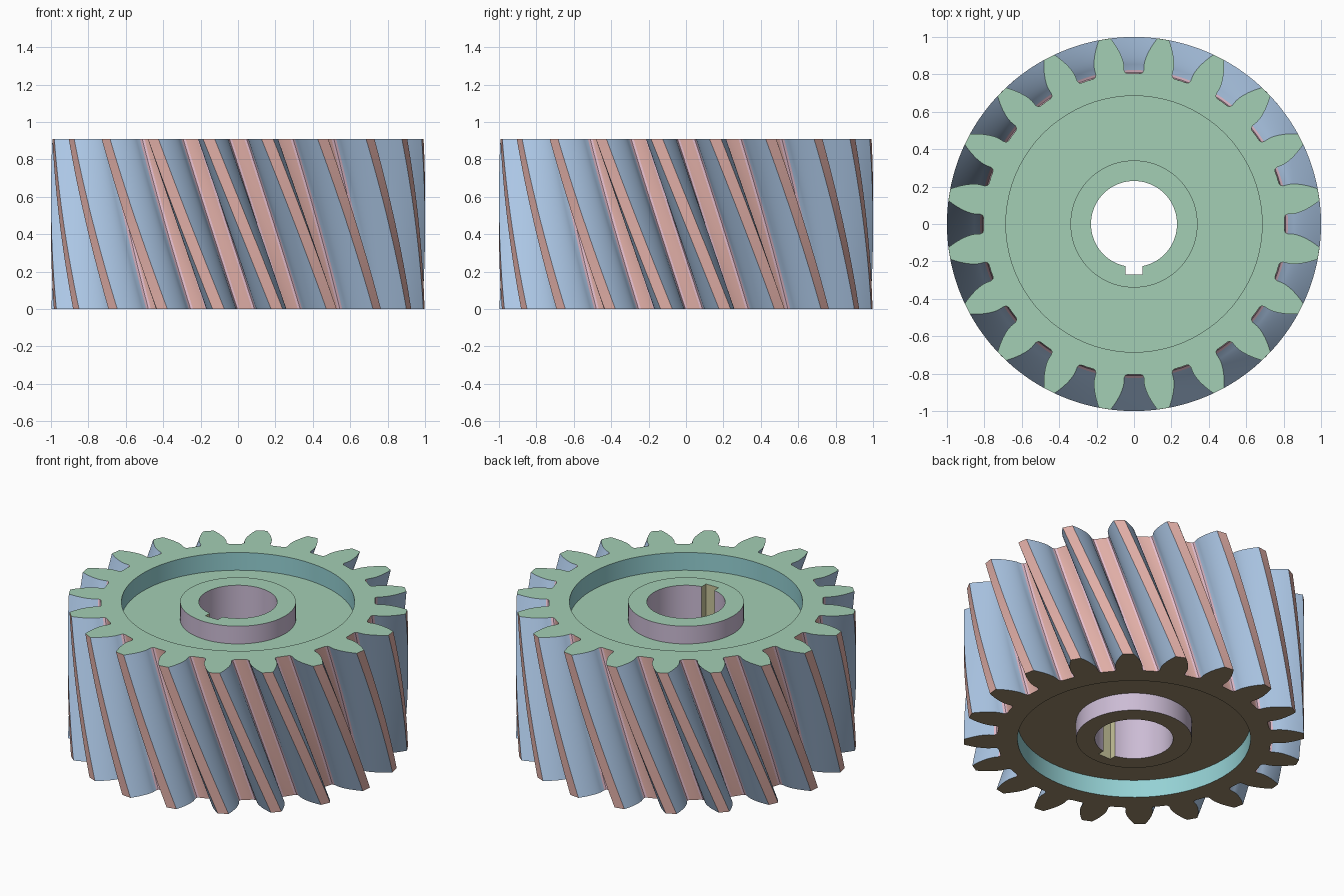
import bpy, bmesh
from math import sin, cos, tan, acos, pi, radians

if "Cube" in bpy.data.objects:
    bpy.data.objects.remove(bpy.data.objects["Cube"])

TEETH, HEIGHT, TWIST = 20, 0.91, radians(21)
R_TIP, R_PITCH, R_ROOT = 1.0, 0.909, 0.805
R_BASE = R_PITCH * cos(radians(20))
R_RIM, R_HUB, R_BORE, RECESS = 0.685, 0.34, 0.23, 0.115
KEY_W, KEY_Y = 0.045, -0.27          # keyway half width and floor
Z_STEPS, N = 20, 80                  # N = sides of the round parts
STEP = 2 * pi / N
PER = N // TEETH

COLORS = {
    "top": (0.37, 0.62, 0.46), "bottom": (0.33, 0.25, 0.15),
    "flank": (0.42, 0.58, 0.80), "land": (0.74, 0.42, 0.38),
    "fillet": (0.80, 0.52, 0.62), "recess": (0.30, 0.64, 0.66),
    "bore": (0.60, 0.50, 0.66), "keyway": (0.58, 0.56, 0.33),
}
mesh = bpy.data.meshes.new("helical_gear")
slot = {}
for i, (name, c) in enumerate(COLORS.items()):
    m = bpy.data.materials.new(name + "_color")
    m.diffuse_color = (*c, 1)
    m.use_nodes = True
    m.node_tree.nodes["Principled BSDF"].inputs["Base Color"].default_value = m.diffuse_color
    mesh.materials.append(m)
    slot[name] = i

bm = bmesh.new()


def face(verts, mat):
    bm.faces.new(verts).material_index = slot[mat]


def ring(points, z):
    return [bm.verts.new((x, y, z)) for x, y in points]


def bridge(a, b, mat):
    n = len(a)
    for i in range(n):
        j = (i + 1) % n
        face((a[i], a[j], b[j], b[i]), mat(i) if callable(mat) else mat)


def circle(r):
    return [(r * cos(i * STEP - pi / 2), r * sin(i * STEP - pi / 2)) for i in range(N)]


# Involute tooth: (angle from tooth centre, radius), gap middle to gap middle
def half_angle(r):
    inv = lambda a: tan(a) - a
    return pi / (2 * TEETH) + inv(radians(20)) - inv(acos(min(1, R_BASE / r)))


h0 = half_angle(R_BASE)
left = [(-h0 - 0.022, R_ROOT), (-h0 - 0.007, R_ROOT + 0.005), (-h0, R_ROOT + 0.018)]
for k in range(9):
    r = R_BASE + (R_TIP - R_BASE) * k / 8
    left.append((-half_angle(r), r))
tooth = [(-pi / TEETH, R_ROOT)] + left + [(-a, r) for a, r in reversed(left)]
K, L = len(tooth), len(left)


def outline(turn):
    pts = []
    for t in range(TEETH):
        mid = turn - pi / 2 + (t + 0.5) * 2 * pi / TEETH
        pts += [(r * cos(mid + a), r * sin(mid + a)) for a, r in tooth]
    return pts


def tooth_mat(i):
    i %= K
    if i in (0, L, K - 1):
        return "land"
    return "fillet" if i in (1, 2, K - 2, K - 3) else "flank"


# Twisted toothed surface
layers = [ring(outline(TWIST * (1 - s / Z_STEPS)), HEIGHT * s / Z_STEPS)
          for s in range(Z_STEPS + 1)]
for a, b in zip(layers, layers[1:]):
    bridge(a, b, tooth_mat)

# Bore outline with the keyway on the front side
bore = circle(R_BORE)
for i, x, y in ((0, 0, KEY_Y), (1, KEY_W / 2, KEY_Y), (2, KEY_W, KEY_Y),
                (3, KEY_W, -(R_BORE ** 2 - KEY_W ** 2) ** 0.5)):
    bore[i] = (x, y)
    bore[-i % N] = (-x, y)

# End faces: toothed rim, recessed web, raised hub
bores = []
for z, inward, lay, shift, mat in ((0, 1, layers[0], PER, "bottom"),
                                   (HEIGHT, -1, layers[-1], 0, "top")):
    zw = z + inward * RECESS
    rim, rim_low = ring(circle(R_RIM), z), ring(circle(R_RIM), zw)
    hub_low, hub = ring(circle(R_HUB), zw), ring(circle(R_HUB), z)
    hole = ring(bore, z)
    for t in range(TEETH):
        sector = [lay[(t * K + i) % len(lay)] for i in range(K + 1)]
        inner = [rim[(t * PER + shift + i) % N] for i in range(PER + 1)]
        face(sector + inner[::-1], mat)
    bridge(rim, rim_low, "recess")
    bridge(rim_low, hub_low, mat)
    bridge(hub_low, hub, "bore")
    bridge(hub, hole, mat)
    bores.append(hole)

# Through bore with keyway
bridge(bores[0], bores[1], lambda i: "keyway" if i < 3 or i >= N - 3 else "bore")

bmesh.ops.recalc_face_normals(bm, faces=bm.faces)
bm.to_mesh(mesh)
bm.free()

gear = bpy.data.objects.new("helical_gear", mesh)
bpy.context.collection.objects.link(gear)
bpy.context.view_layer.objects.active = gear
gear.select_set(True)
bpy.ops.object.shade_smooth_by_angle(angle=radians(30))
